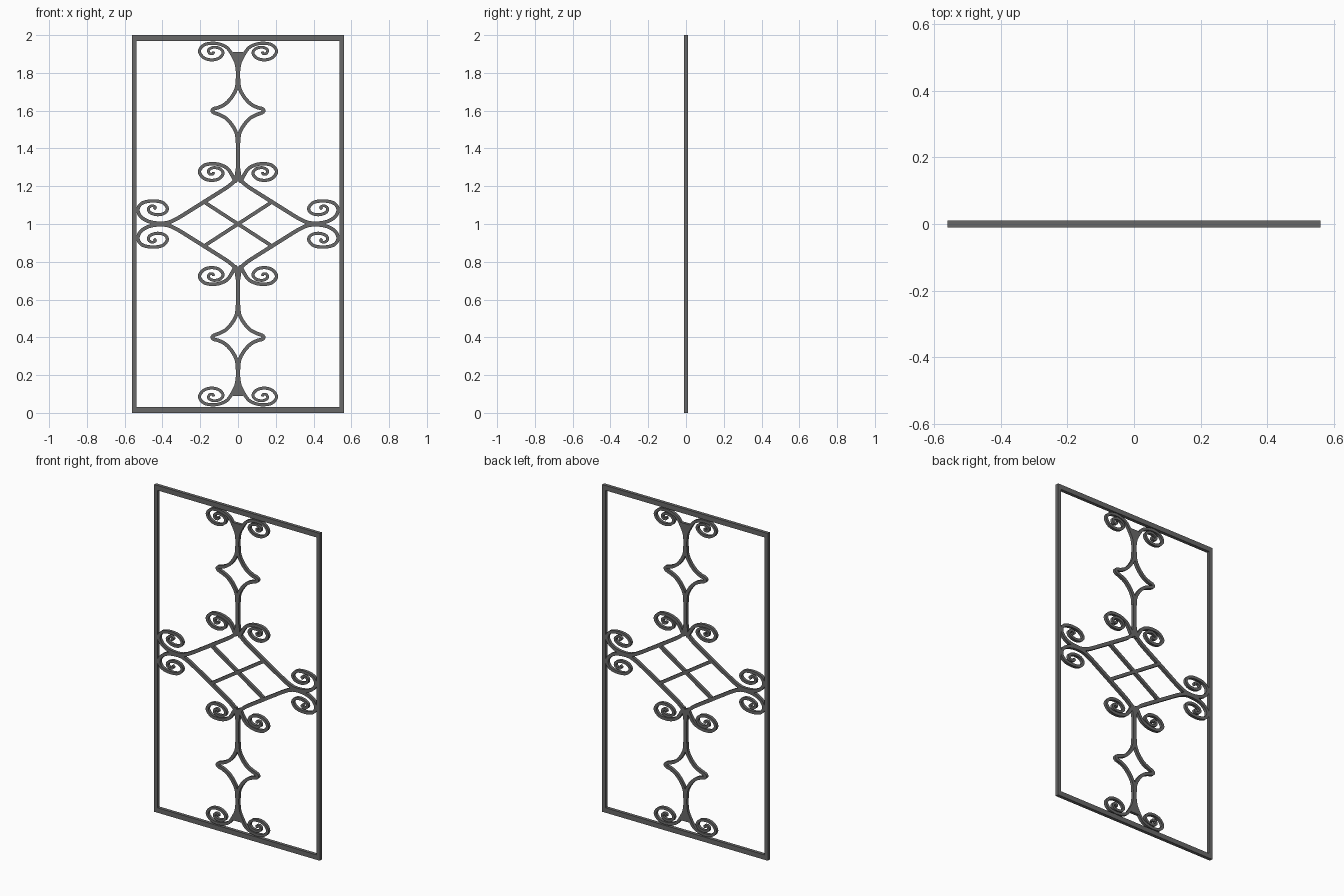
import bpy, bmesh
from mathutils import Vector
from mathutils.geometry import interpolate_bezier

if "Cube" in bpy.data.objects:
    bpy.data.objects.remove(bpy.data.objects["Cube"])

iron = bpy.data.materials.new("dark grey iron")
iron.diffuse_color = (0.14, 0.14, 0.14, 1)
iron.use_nodes = True
iron.node_tree.nodes["Principled BSDF"].inputs["Base Color"].default_value = iron.diffuse_color


def finish(name, bm, mirror=None):
    bmesh.ops.recalc_face_normals(bm, faces=bm.faces)
    me = bpy.data.meshes.new(name)
    bm.to_mesh(me)
    bm.free()
    me.materials.append(iron)
    ob = bpy.data.objects.new(name, me)
    bpy.context.collection.objects.link(ob)
    ob.location.z = 1          # local origin is the panel centre
    if mirror:
        mod = ob.modifiers.new("mirror", 'MIRROR')
        mod.use_axis = mirror
        mod.use_mirror_merge = False
    return ob


def box(name, x0, x1, z0, z1, d, mirror=None):
    bm = bmesh.new()
    bmesh.ops.create_cube(bm, size=1)
    for v in bm.verts:
        v.co = (x0 + (v.co.x + .5) * (x1 - x0), v.co.y * d,
                z0 + (v.co.z + .5) * (z1 - z0))
    return finish(name, bm, mirror)


def smooth_path(pts, steps=6):
    p = [Vector((x, z - 1, 0)) for x, z in pts]
    p = [2 * p[0] - p[1]] + p + [2 * p[-1] - p[-2]]
    out = []
    for a, b, c, d in zip(p, p[1:], p[2:], p[3:]):
        out += interpolate_bezier(b, b + (c - a) / 6, c - (d - b) / 6, c, steps + 1)[:-1]
    return out + [p[-2]]


def ribbon(name, pts, w0, w1, mirror=(True, False, True), steps=6, depth=0.018):
    """Flat bar following a smooth path, tapering from w0 to w1."""
    path = smooth_path(pts, steps)
    bm = bmesh.new()
    rings = []
    for i, p in enumerate(path):
        t = (path[min(i + 1, len(path) - 1)] - path[max(i - 1, 0)]).normalized()
        h = (w0 + (w1 - w0) * i / (len(path) - 1)) / 2
        n = Vector((-t.y, t.x, 0)) * h
        rings.append([bm.verts.new((q.x, y, q.y)) for q, y in
                      ((p + n, -depth / 2), (p - n, -depth / 2),
                       (p - n, depth / 2), (p + n, depth / 2))])
    for a, b in zip(rings, rings[1:]):
        for k in range(4):
            bm.faces.new((a[k], a[(k + 1) % 4], b[(k + 1) % 4], b[k]))
    bm.faces.new(rings[0])
    bm.faces.new(rings[-1])
    return finish(name, bm, mirror)


# outer frame
box("frame_rails", -.56, .56, .97, 1, .02, (False, False, True))
box("frame_stiles", .537, .56, -.97, .97, .02, (True, False, False))

# scroll shape beside a stem, relative to its eye height
scroll = [(.016, -.05), (.05, .008), (.085, .031), (.13, .04), (.178, .032), (.204, 0),
          (.185, -.034), (.145, -.048), (.102, -.04), (.079, -.012), (.095, .012),
          (.13, .019), (.156, .005), (.15, -.014), (.132, -.014), (.13, -.003)]


def at(z):
    return [(x, z + dz) for x, dz in scroll]


# scrolls at the top and bottom of the stems
ribbon("end_scrolls", [(.002, 1.80), (.006, 1.835)] + at(1.917), .018, .014)

# diamond side ending in an inner scroll beside the stem
ribbon("inner_scrolls", [(.18, 1.117), (.11, 1.161), (.05, 1.2), (.018, 1.228)] +
       [(max(x, .014), z) for x, z in at(1.279)][0:], .021, .014)

# diamond side ending in an outer scroll beside the frame
ribbon("side_scrolls", [(.17, 1.123), (.25, 1.073), (.32, 1.03), (.37, 1.008), (.42, 1.004),
                        (.475, 1.014), (.515, 1.04), (.53, 1.077), (.508, 1.11),
                        (.455, 1.122), (.4, 1.114), (.374, 1.083), (.39, 1.057),
                        (.43, 1.049), (.467, 1.062), (.474, 1.083), (.455, 1.097),
                        (.437, 1.088), (.445, 1.078)], .021, .014)

# stems with the four-pointed star between them
ribbon("upper_stems", [(0, 1.73), (0, 1.88)], .022, .022, (False, False, True), 1)
ribbon("lower_stems", [(0, 1.25), (0, 1.47)], .022, .022, (False, False, True), 1)
ribbon("stars", [(.003, 1.77), (.008, 1.72), (.03, 1.676), (.064, 1.638), (.1, 1.618),
                 (.128, 1.61), (.136, 1.6), (.128, 1.59), (.1, 1.579), (.064, 1.56),
                 (.03, 1.522), (.008, 1.478), (.003, 1.43)], .019, .019)

# solid knots where stem and scrolls meet
ribbon("end_knots", [(0, 1.83), (0, 1.91)], .022, .055, (False, False, True), 1)
ribbon("inner_knots", [(0, 1.225), (0, 1.30)], .045, .022, (False, False, True), 1)
ribbon("diamond_knots", [(.355, 1), (.45, 1)], .016, .016, (True, False, False), 1)

# crossed bars inside the diamond
ribbon("diamond_cross", [(-.18, .883), (.18, 1.117)], .019, .019, (True, False, False), 1)
